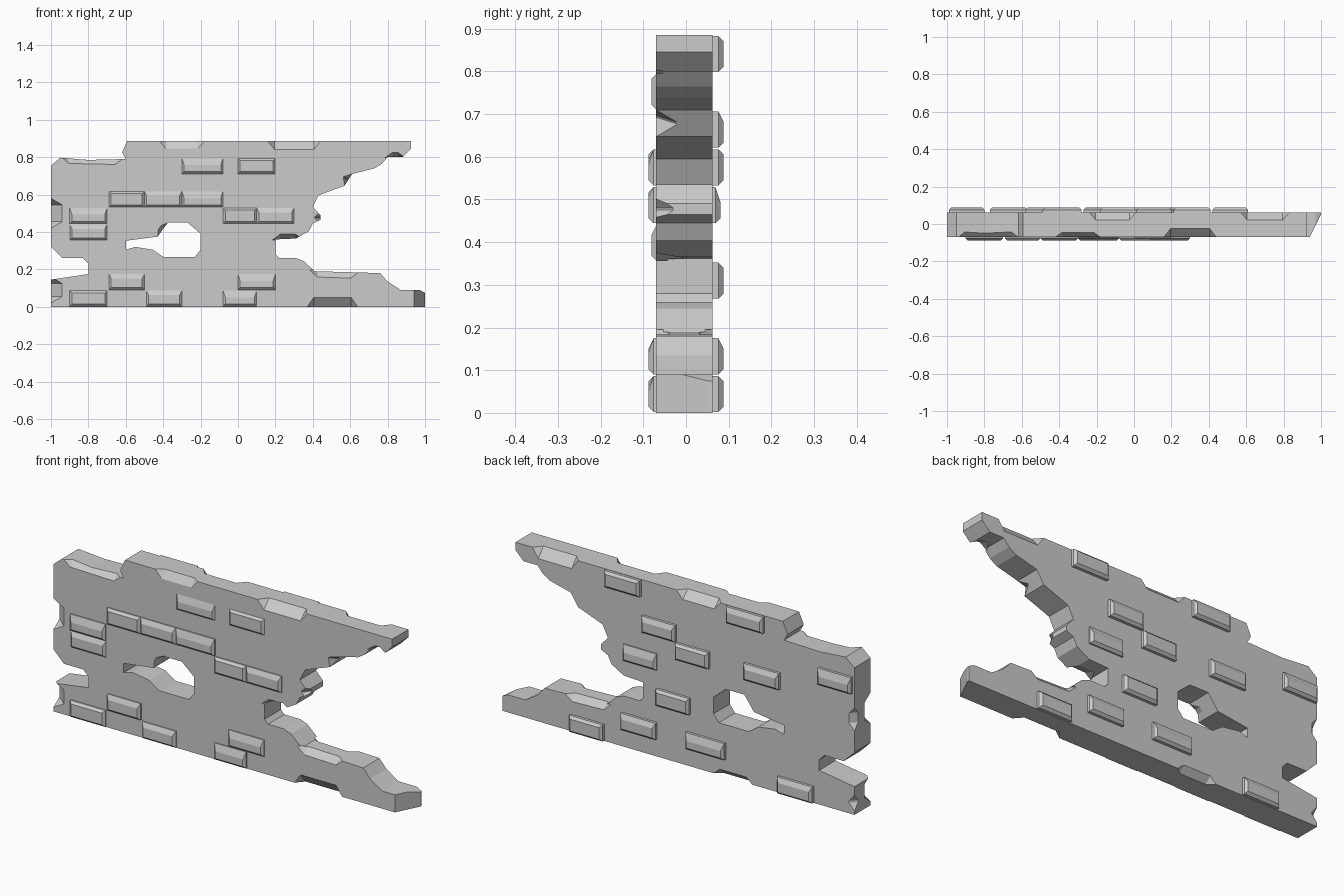
import bpy, bmesh
from mathutils import Vector

if "Cube" in bpy.data.objects:
    bpy.data.objects.remove(bpy.data.objects["Cube"])

FRONT, BACK = -0.07, 0.062
ROW = 0.0885


def finish(bm, name):
    bmesh.ops.recalc_face_normals(bm, faces=bm.faces)
    me = bpy.data.meshes.new(name)
    bm.to_mesh(me)
    bm.free()
    ob = bpy.data.objects.new(name, me)
    bpy.context.collection.objects.link(ob)
    return ob


def prism(pts, y0, y1, name):
    bm = bmesh.new()
    f = bm.faces.new([bm.verts.new((x, y0, z)) for x, z in pts])
    r = bmesh.ops.extrude_face_region(bm, geom=[f])
    for v in r["geom"]:
        if isinstance(v, bmesh.types.BMVert):
            v.co.y = y1
    return finish(bm, name)


def hull(bm, pts):
    vs = [bm.verts.new(p) for p in pts]
    bmesh.ops.convex_hull(bm, input=vs)


def cut(target, cutter):
    cutter.hide_render = True
    m = target.modifiers.new("cut", "BOOLEAN")
    m.operation, m.solver, m.object = "DIFFERENCE", "EXACT", cutter
    bpy.context.view_layer.objects.active = target
    bpy.ops.object.modifier_apply(modifier=m.name)
    bpy.data.objects.remove(cutter)


# ruined wall slab: broken outline, counter-clockwise from the bottom left
outline = [(-1, 0), (1, 0), (1, .075), (.97, .09), (.87, .09), (.80, .135), (.76, .18), (.41, .19),
           (.35, .245), (.31, .26), (.22, .26), (.20, .28), (.20, .36), (.31, .365), (.38, .405),
           (.40, .445), (.44, .465), (.44, .49), (.40, .535), (.43, .595), (.51, .625), (.57, .647),
           (.61, .71), (.73, .74), (.77, .765), (.80, .80), (.88, .80), (.925, .845), (.925, .885),
           (-.593, .885), (-.62, .825), (-.60, .79), (-.80, .785), (-.95, .797), (-1, .755),
           (-1, .32), (-.94, .26), (-.83, .26), (-.80, .23), (-.80, .175), (-1, .145)]
wall = prism(outline, FRONT, BACK, "ruined_wall")

# opening in the middle
hole = [(-.60, .305), (-.60, .353), (-.43, .375), (-.375, .45), (-.27, .45), (-.20, .39), (-.20, .305),
        (-.23, .267), (-.40, .267), (-.455, .305), (-.55, .32)]
cut(wall, prism(hole, -.2, .2, "opening_cutter"))


# wedge chip broken off an edge; solid lies to the left of a -> b
def chip(a, b, w, d, side=FRONT, slant=.035):
    a, b = Vector((a[0], 0, a[1])), Vector((b[0], 0, b[1]))
    t = (b - a).normalized()
    n = Vector((-t.z, 0, t.x))
    y = Vector((0, 1 if side < 0 else -1, 0))
    bm = bmesh.new()
    pts = []
    for e, s in ((a, t), (b, -t)):
        p = e + Vector((0, side, 0))
        f, q = p + n * w + s * slant, p + y * d + s * slant
        mid = (f + q) / 2
        pts += [mid + (v - mid) * 1.4 for v in (p, f, q)]
    hull(bm, pts)
    cut(wall, finish(bm, "chip_cutter"))


# front chips
for a, b, w, d in [((.37, 0), (.64, 0), .05, .04), ((-.18, .885), (-.42, .885), .04, .025),
                   ((.44, .885), (.16, .885), .045, .045), ((-.62, .79), (-.94, .797), .03, .03),
                   ((-1, .58), (-1, .42), .06, .05), ((-1, .16), (-1, .02), .06, .05),
                   ((.64, .182), (.39, .19), .03, .03), ((1, -.1), (1, .2), .06, .12),
                   ((.19, .362), (.34, .366), .025, .06), ((.44, .445), (.44, .51), .03, .04),
                   ((.57, .647), (.61, .71), .03, .05), ((.79, .80), (.89, .80), .025, .06),
                   ((-.43, .375), (-.375, .45), .02, .05)]:
    chip(a, b, w, d)
# back chips
for a, b, w, d in [((.01, .885), (-.24, .885), .04, .04), ((.83, .885), (.57, .885), .05, .04),
                   ((-.42, 0), (-.2, 0), .03, .03), ((.64, .182), (.39, .19), .03, .03),
                   ((-1, .55), (-1, .43), .03, .03), ((-1, .1), (-1, .02), .03, .03)]:
    chip(a, b, w, d, BACK)


# raised brick: shallow block with a worn, bevelled outer face
def brick(x0, x1, row, side, depth, worn):
    z0, z1 = row * ROW + .002, (row + 1) * ROW - .002
    s = -1 if side < 0 else 1
    bm = bmesh.new()
    pts = []
    for out, i, top in ((-.01, 0, 0), (depth - .012, 0, 0), (depth, .012, worn)):
        y = side + s * out
        zt = z1 - i - top
        pts += [(x0 + i, y, z0 + i), (x1 - i, y, z0 + i), (x1 - i, y, zt), (x0 + i, y, zt)]
    hull(bm, pts)
    finish(bm, "front_brick" if s < 0 else "back_brick")


front = {0: [(-.9, -.7), (-.49, -.3), (-.08, .1)], 1: [(-.69, -.5), (0, .2)], 4: [(-.9, -.7)],
         5: [(-.9, -.7), (-.08, .1), (.1, .3)], 6: [(-.69, -.5), (-.5, -.3), (-.3, -.08)],
         8: [(-.3, -.08), (0, .2)]}
back = {0: [(.42, .61), (-.77, -.57)], 1: [(.12, .32), (-.27, -.05)], 3: [(-.07, .12)],
        5: [(.12, .31)], 6: [(-.18, .01), (-.58, -.38)], 7: [(.01, .2), (-.99, -.8)],
        9: [(.21, .41), (-.49, -.28)]}
for rows, side, dep in ((front, FRONT, .018), (back, BACK, .026)):
    for row, spans in rows.items():
        for k, (x0, x1) in enumerate(spans):
            shallow = .007 if (row in (8, 4) and side < 0) or row == 5 and side > 0 else 0
            brick(x0, x1, row, side, dep - shallow, .012 * ((k + row) % 3))
